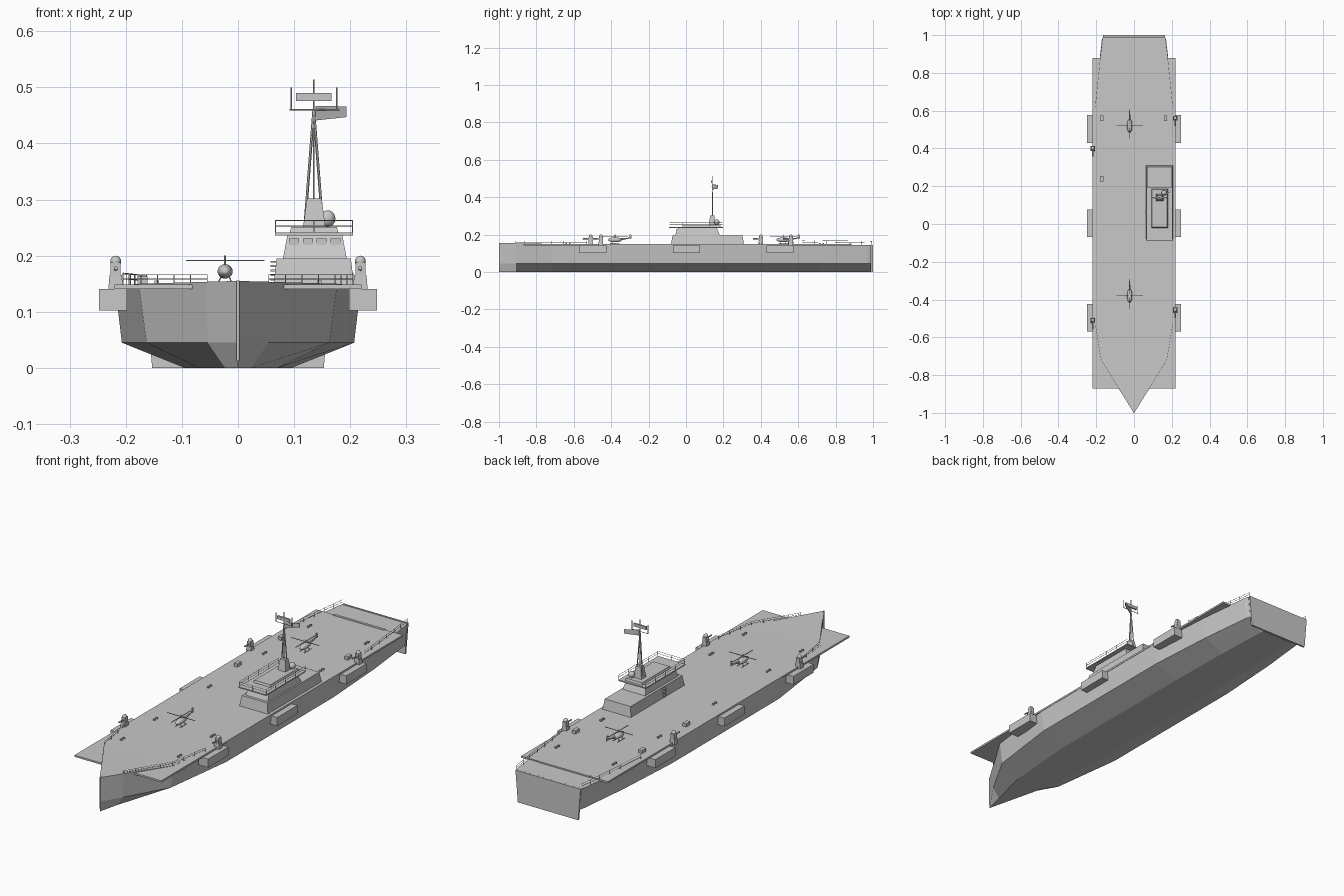
import bpy, bmesh, math
from mathutils import Vector

grey = bpy.data.materials.new("naval_grey")
grey.diffuse_color = (0.58, 0.58, 0.58, 1)


def finish(name, bm, smooth=False):
    bmesh.ops.recalc_face_normals(bm, faces=bm.faces)
    me = bpy.data.meshes.new(name)
    bm.to_mesh(me)
    bm.free()
    me.materials.append(grey)
    for p in me.polygons:
        p.use_smooth = smooth
    ob = bpy.data.objects.new(name, me)
    bpy.context.collection.objects.link(ob)
    return ob


def loft(name, rings):
    """Skin a list of equal-sized closed rings and cap both ends."""
    bm = bmesh.new()
    rows = [[bm.verts.new(p) for p in r] for r in rings]
    n = len(rows[0])
    for a, b in zip(rows, rows[1:]):
        for i in range(n):
            bm.faces.new((a[i], a[(i + 1) % n], b[(i + 1) % n], b[i]))
    bm.faces.new(rows[0])
    bm.faces.new(rows[-1])
    bmesh.ops.remove_doubles(bm, verts=bm.verts, dist=1e-5)
    return finish(name, bm)


def rect(x0, x1, y0, y1, z):
    return [(x0, y0, z), (x1, y0, z), (x1, y1, z), (x0, y1, z)]


def box(name, x0, x1, y0, y1, z0, z1, tx=0, ty=0):
    """Box whose top is drawn in by tx and ty on each side."""
    return loft(name, [rect(x0, x1, y0, y1, z0),
                       rect(x0 + tx, x1 - tx, y0 + ty, y1 - ty, z1)])


def ball(name, c, rx, ry, rz):
    bm = bmesh.new()
    bmesh.ops.create_uvsphere(bm, u_segments=14, v_segments=8, radius=1)
    for v in bm.verts:
        v.co = Vector((v.co.x * rx, v.co.y * ry, v.co.z * rz)) + Vector(c)
    return finish(name, bm, True)


def rods(name, segs, r, r2=None):
    """Thin tapered rods between pairs of points, joined in one mesh."""
    bm = bmesh.new()
    for a, b in segs:
        a, b = Vector(a), Vector(b)
        d = b - a
        res = bmesh.ops.create_cone(bm, segments=6, cap_ends=True, radius1=r,
                                    radius2=r if r2 is None else r2, depth=d.length)
        rot = d.to_track_quat('Z', 'Y').to_matrix()
        for v in res["verts"]:
            v.co = rot @ v.co + (a + b) / 2
    return finish(name, bm)


def railing(name, pts, h, step=0.06):
    segs = []
    for a, b in zip(pts, pts[1:]):
        a, b = Vector(a), Vector(b)
        up = Vector((0, 0, h))
        segs += [(a + up, b + up), (a + up * 0.55, b + up * 0.55)]
        n = max(1, round((b - a).length / step))
        segs += [(a.lerp(b, i / n), a.lerp(b, i / n) + up) for i in range(n + 1)]
    return rods(name, segs, 0.0008)


# Hull: (y, deck half width, chine half width, keel half width, deck height)
stations = [(-1, 0.001, 0.001, 0.001, 0.155), (-0.91, 0.057, 0.054, 0.023, 0.1535),
            (-0.72, 0.177, 0.163, 0.07, 0.150), (-0.38, 0.219, 0.207, 0.095, 0.146),
            (0.4, 0.219, 0.207, 0.095, 0.146), (0.72, 0.199, 0.187, 0.09, 0.145),
            (0.97, 0.171, 0.16, 0.08, 0.144), (0.99, 0.165, 0.155, 0.08, 0.144)]
loft("hull", [[(-k, y, 0), (k, y, 0), (c, y, 0.045), (d, y, z), (-d, y, z), (-c, y, 0.045)]
              for y, d, c, k, z in stations])
loft("transom", [[(-0.153, y, 0), (0.153, y, 0), (0.165, y, 0.145), (-0.165, y, 0.145)]
                 for y in (0.992, 1.0)])
box("stem_bar", -0.003, 0.003, -1, -0.985, 0.013, 0.156)

# Flight deck
box("flight_deck", -0.22, 0.22, -0.87, 0.88, 0.141, 0.149)
box("stern_sill", -0.13, 0.13, 0.872, 0.884, 0.145, 0.151)

# Side sponsons, rails and deck fittings on both sides
for s, side in ((-1, "left"), (1, "right")):
    for y in (-0.497, 0.003, 0.503):
        xs = sorted((s * 0.198, s * 0.248))
        box(f"sponson_{side}", *xs, y - 0.073, y + 0.073, 0.102, 0.141)
    railing(f"bow_rail_{side}", [(s * 0.055, -0.91, 0.149), (s * 0.173, -0.72, 0.149),
                                 (s * 0.205, -0.53, 0.149)], 0.017)
    railing(f"stern_rail_{side}", [(s * 0.205, 0.62, 0.147), (s * 0.178, 0.88, 0.144),
                                   (s * 0.163, 0.993, 0.143)], 0.022)
    for y in (-0.63, -0.39, 0.0, 0.4, 0.725):
        if s < 0 or y != 0:
            for dy in (-0.009, 0.009):
                box(f"bollard_{side}", s * 0.145 - 0.004, s * 0.145 + 0.004,
                    y + dy - 0.004, y + dy + 0.004, 0.148, 0.156)
for x, y in ((-0.17, 0.56), (0.167, 0.56), (-0.17, 0.24)):
    box("deck_locker", x - 0.009, x + 0.009, y - 0.015, y + 0.015, 0.148, 0.164)

# Close-in guns
for x, y in ((-0.218, 0.4), (0.218, 0.56), (-0.218, -0.51), (0.218, -0.455)):
    box("gun_pedestal", x - 0.013, x + 0.013, y - 0.013, y + 0.013, 0.14, 0.166, 0.002, 0.002)
    box("gun_body", x - 0.009, x + 0.009, y - 0.01, y + 0.012, 0.166, 0.188)
    ball("gun_dome", (x, y, 0.19), 0.01, 0.01, 0.01)
    rods("gun_barrel", [((x, y, 0.176), (x, y - 0.042, 0.178))], 0.0035)

# Helicopters, nose towards the bow
for y in (0.52, -0.38):
    x = -0.023
    ball("helicopter_body", (x, y, 0.172), 0.014, 0.037, 0.013)
    rods("helicopter_tail_boom", [((x, y + 0.025, 0.174), (x, y + 0.085, 0.182))], 0.006, 0.002)
    box("helicopter_tail_fin", x - 0.0015, x + 0.0015, y + 0.075, y + 0.09, 0.178, 0.2, 0, 0.003)
    rods("helicopter_rotor_mast", [((x, y, 0.18), (x, y, 0.2))], 0.002)
    box("helicopter_blade_cross", x - 0.07, x + 0.07, y - 0.002, y + 0.002, 0.1905, 0.192)
    box("helicopter_blade_long", x - 0.002, x + 0.002, y - 0.07, y + 0.07, 0.1905, 0.192)
    rods("helicopter_skids", [((x + s * 0.012, y - 0.025, 0.152), (x + s * 0.012, y + 0.025, 0.152))
                              for s in (-1, 1)]
         + [((x + s * 0.012, y + d, 0.152), (x + s * 0.006, y + d, 0.165))
            for s in (-1, 1) for d in (-0.014, 0.014)], 0.0012)

# Island superstructure
box("island_base", 0.063, 0.207, -0.08, 0.31, 0.147, 0.195, 0.006, 0.008)
box("bridge", 0.08, 0.194, -0.06, 0.182, 0.194, 0.236, 0.008, 0.018)
box("bridge_platform", 0.066, 0.205, -0.09, 0.197, 0.236, 0.241)
box("bridge_roof", 0.092, 0.179, -0.02, 0.185, 0.241, 0.251, 0.003, 0.003)
for i in range(4):
    x = 0.1 + i * 0.0245
    box("bridge_window", x - 0.009, x + 0.009, -0.05, -0.045, 0.219, 0.231)
for i in range(5):
    box("island_rung", 0.058, 0.068, 0.06, 0.075, 0.156 + i * 0.008, 0.159 + i * 0.008)
railing("platform_rail", [(0.067, 0.195, 0.241), (0.067, -0.088, 0.241),
                          (0.204, -0.088, 0.241), (0.204, 0.195, 0.241)], 0.022, 0.07)

# Mast, radar and pennant
mx, my = 0.135, 0.14
box("mast_base", mx - 0.019, mx + 0.021, my - 0.018, my + 0.018, 0.25, 0.302, 0.007, 0.007)
rods("mast_legs", [((mx + s * 0.016, my + 0.004, 0.252), (mx, my, 0.46)) for s in (-1, 1)], 0.0025)
rods("mast_pole", [((mx, my, 0.3), (mx, my, 0.514))], 0.002)
rods("yard_arm", [((0.092, my, 0.46), (0.181, my, 0.46)), ((0.095, my, 0.46), (0.095, my, 0.5)),
                  ((0.176, my, 0.46), (0.176, my, 0.5))], 0.0013)
box("radar_bar", 0.103, 0.167, my - 0.005, my + 0.003, 0.476, 0.49)
loft("pennant", [[(mx + 0.003, my, 0.441), (mx + 0.003, my + 0.002, 0.441),
                  (mx + 0.003, my + 0.002, 0.467), (mx + 0.003, my, 0.467)],
                 [(0.193, my + 0.03, 0.447), (0.193, my + 0.032, 0.447),
                  (0.193, my + 0.032, 0.466), (0.193, my + 0.03, 0.466)]])
ball("radar_dome", (0.16, 0.165, 0.266), 0.014, 0.014, 0.015)
